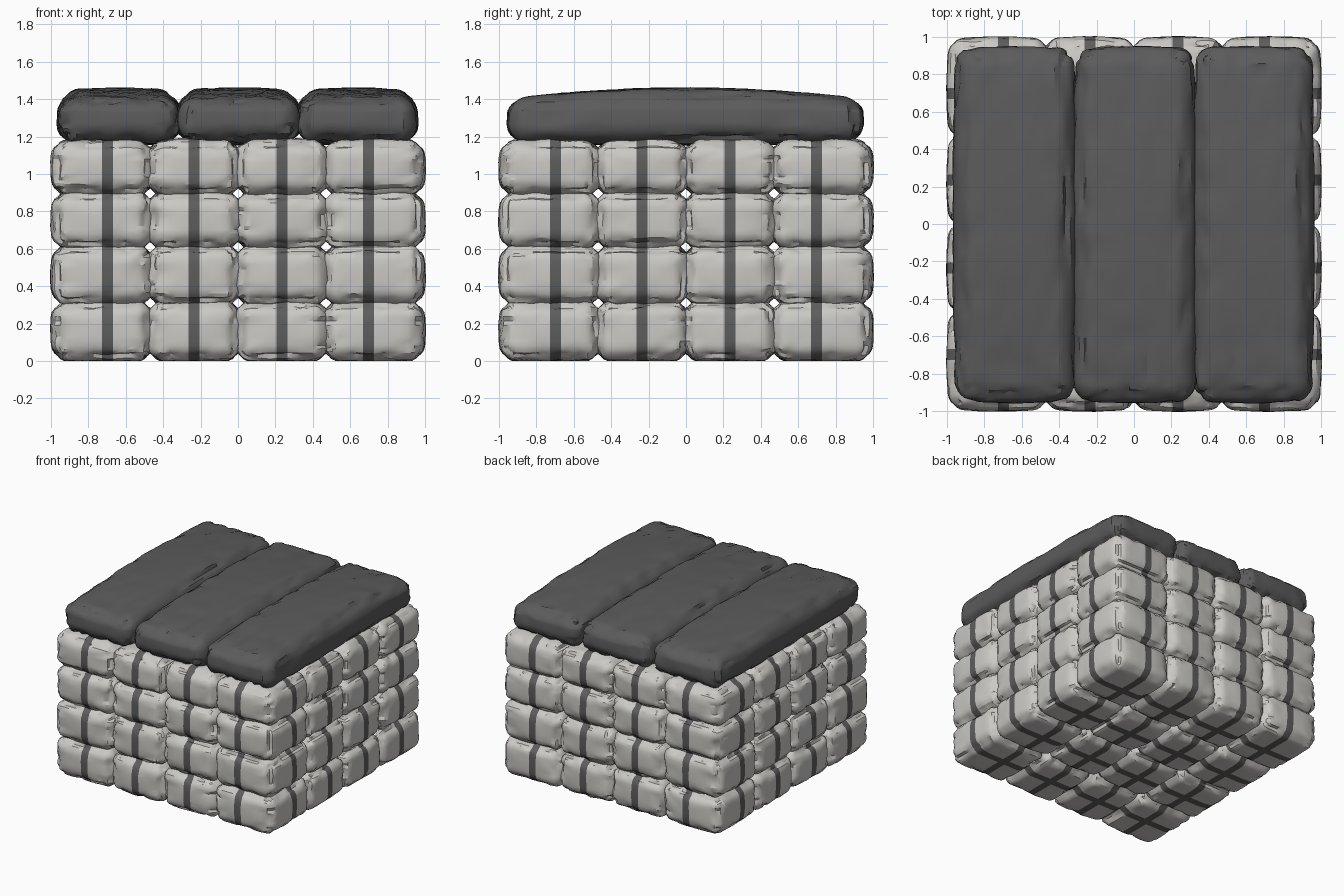
import bpy
import bmesh
import math
from mathutils import Vector, noise

default = bpy.data.objects.get("Cube")
if default:
    bpy.data.objects.remove(default, do_unlink=True)


def make_material(name, color):
    mat = bpy.data.materials.new(name)
    mat.use_nodes = True
    mat.diffuse_color = color
    shader = next(n for n in mat.node_tree.nodes if n.type == 'BSDF_PRINCIPLED')
    shader.inputs["Base Color"].default_value = color
    shader.inputs["Roughness"].default_value = 0.8
    return mat


bag_mat = make_material("pale grey cloth", (0.60, 0.585, 0.555, 1))
strap_mat = make_material("dark grey strap", (0.11, 0.11, 0.11, 1))
cushion_mat = make_material("charcoal cushion", (0.105, 0.105, 0.105, 1))

HALF_STRAP = 0.03


def axis_stops(half, radius, centre, inner_steps):
    """Grid stops on one axis, with one strap-wide cell at the centre."""
    def side(sign):
        start, end = centre + sign * HALF_STRAP, sign * (half - radius)
        stops = [start + (end - start) * i / inner_steps for i in range(inner_steps)]
        return stops + [end + sign * radius * math.tan(math.radians(a)) for a in (0, 15, 30, 45)]
    return side(-1)[::-1] + side(1)


def puff(name, low, high, radius, steps, mats, shape, dome=0.015,
         strap=(0, 0, 0), folds=(5, 5, 14), depth=0.02):
    """Rounded, domed and creased box between two corners."""
    low, high = Vector(low), Vector(high)
    centre, half = (low + high) / 2, (high - low) / 2
    stops = [axis_stops(half[a], radius, strap[a], steps[a]) for a in range(3)]
    bm = bmesh.new()
    cache = {}

    def vert(key):
        if key not in cache:
            p = Vector([stops[a][key[a]] for a in range(3)])
            inner = Vector([max(-half[a] + radius, min(half[a] - radius, p[a])) for a in range(3)])
            normal = (p - inner).normalized()
            u = [abs(p[a]) / half[a] for a in range(3)]
            main = max(range(3), key=lambda a: u[a])
            bulge = dome
            for a in range(3):
                if a != main:
                    bulge *= 1 - u[a] ** 2
            # Creases gather close to the seams
            edge = sorted(u)[1] ** 2
            world = inner + centre
            q = Vector([world[a] * folds[a] for a in range(3)]) + normal * 0.7
            ridge = max(0, 1 - 4 * abs(noise.noise(q)))
            soft = 0.004 * noise.noise(world * 9)
            offset = radius + bulge + soft - depth * edge * ridge
            cache[key] = bm.verts.new(shape(inner + normal * offset, half) + centre)
        return cache[key]

    for a in range(3):
        b, c = (a + 1) % 3, (a + 2) % 3
        for end in (0, len(stops[a]) - 1):
            for i in range(len(stops[b]) - 1):
                for j in range(len(stops[c]) - 1):
                    corners = []
                    for di, dj in ((0, 0), (1, 0), (1, 1), (0, 1)):
                        key = [0, 0, 0]
                        key[a], key[b], key[c] = end, i + di, j + dj
                        corners.append(vert(tuple(key)))
                    face = bm.faces.new(corners)
                    # Straps run over the middle cell of x and y only
                    middle_b = b != 2 and i == len(stops[b]) // 2 - 1
                    middle_c = c != 2 and j == len(stops[c]) // 2 - 1
                    if len(mats) > 1 and (middle_b or middle_c):
                        face.material_index = 1
    bmesh.ops.recalc_face_normals(bm, faces=bm.faces[:])
    mesh = bpy.data.meshes.new(name)
    bm.to_mesh(mesh)
    bm.free()
    for mat in mats:
        mesh.materials.append(mat)
    mesh.shade_smooth()
    mesh.set_sharp_from_angle(angle=math.radians(28))
    obj = bpy.data.objects.new(name, mesh)
    bpy.context.collection.objects.link(obj)
    return obj


def plain(p, half):
    return p


def crowned(p, half):
    """Narrow the cushion toward its top and let the top fall to both ends."""
    rise = max(0, p.z / half.z)
    p.x *= 1 - 0.07 * rise
    p.y *= 1 - 0.015 * rise
    p.z -= 0.045 * rise * (p.y / half.y) ** 2
    return p


# Strapped bags stacked in a block
edges = (-0.98, -0.47, 0, 0.47, 0.98)
levels = (0.012, 0.31, 0.61, 0.895, 1.17)
strap_shift = (0.028, 0, 0, -0.028)
gap = Vector((0.008, 0.008, 0.008))
for k in range(4):
    for j in range(4):
        for i in range(4):
            low = Vector((edges[i], edges[j], levels[k])) - gap
            high = Vector((edges[i + 1], edges[j + 1], levels[k + 1])) + gap
            bag = puff(f"bag_{k + 1}_{j + 1}_{i + 1}", low, high, 0.08, (4, 4, 2),
                       (bag_mat, strap_mat), plain,
                       strap=(strap_shift[i], strap_shift[j], 0))
            if k == 0:
                for v in bag.data.vertices:
                    v.co.z = max(v.co.z, 0)

# Long cushions across the top
cushion_edges = (-0.955, -0.318, 0.325, 0.95)
for i in range(3):
    puff(f"top_cushion_{i + 1}", (cushion_edges[i] - 0.004, -0.947, 1.165),
         (cushion_edges[i + 1] + 0.004, 0.94, 1.45), 0.095, (5, 14, 2),
         (cushion_mat,), crowned, dome=0.012, folds=(13, 4, 5), depth=0.025)
